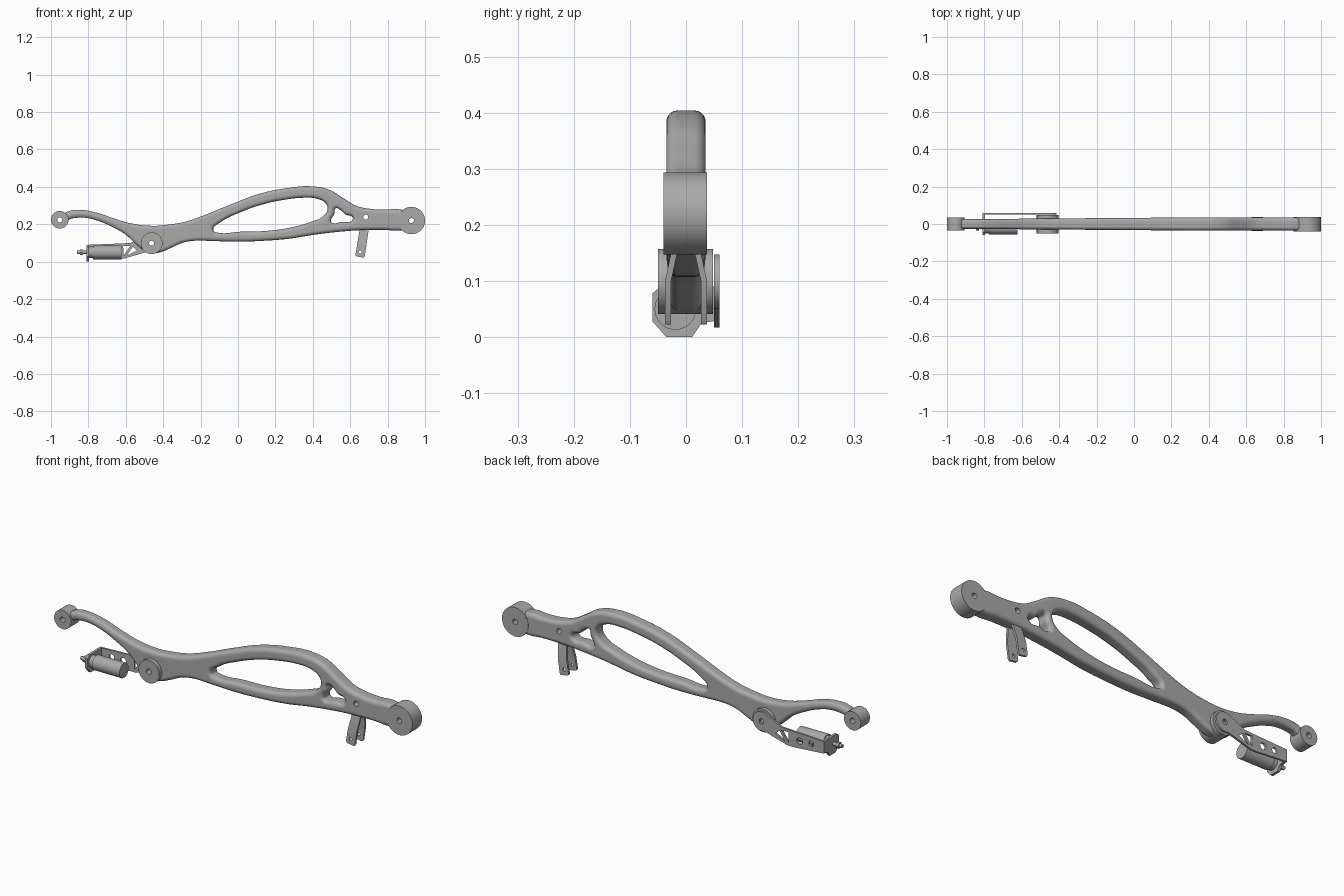
import bpy, bmesh, math
from mathutils import Matrix

cube = bpy.data.objects.get("Cube")
if cube:
    bpy.data.objects.remove(cube)

grey = bpy.data.materials.new("cast grey")
grey.use_nodes = True
COLOUR = (0.4, 0.4, 0.4, 1)
grey.diffuse_color = COLOUR
grey.node_tree.nodes["Principled BSDF"].inputs["Base Color"].default_value = COLOUR

# Local (a, b, depth) to world, for plates facing along y or x
TO_WORLD = {"Y": Matrix(((1, 0, 0, 0), (0, 0, 1, 0), (0, 1, 0, 0), (0, 0, 0, 1))),
            "X": Matrix(((0, 0, 1, 0), (1, 0, 0, 0), (0, 1, 0, 0), (0, 0, 0, 1)))}


def evaluated_mesh(obj):
    bpy.context.view_layer.update()
    graph = bpy.context.evaluated_depsgraph_get()
    return bpy.data.meshes.new_from_object(obj.evaluated_get(graph))


def arc(a, b, r, start=0, end=360, n=48):
    steps = n if end - start == 360 else n + 1
    angles = [math.radians(start + (end - start) * i / n) for i in range(steps)]
    return [(a + r * math.cos(t), b + r * math.sin(t)) for t in angles]


def solid(name, loops, lo, hi, axis="Y", bevel=0, curved=False):
    """Extrude an outline with optional holes between lo and hi."""
    curve = bpy.data.curves.new(name, "CURVE")
    curve.dimensions = "2D"
    curve.fill_mode = "BOTH"
    curve.resolution_u = 8
    curve.extrude = (hi - lo) / 2 - bevel
    curve.bevel_depth = bevel
    curve.bevel_resolution = 4
    curve.offset = -bevel
    for loop in loops:
        spline = curve.splines.new("BEZIER" if curved else "POLY")
        points = spline.bezier_points if curved else spline.points
        points.add(len(loop) - 1)
        for p, (a, b) in zip(points, loop):
            p.co = (a, b, 0) if curved else (a, b, 0, 1)
            if curved:
                p.handle_left_type = p.handle_right_type = "AUTO"
        spline.use_cyclic_u = True
    temp = bpy.data.objects.new(name + " curve", curve)
    bpy.context.collection.objects.link(temp)
    mesh = evaluated_mesh(temp)
    bpy.data.objects.remove(temp)
    mesh.transform(TO_WORLD[axis] @ Matrix.Translation((0, 0, (lo + hi) / 2)))
    bm = bmesh.new()
    bm.from_mesh(mesh)
    bmesh.ops.remove_doubles(bm, verts=bm.verts, dist=0.00005)
    bmesh.ops.recalc_face_normals(bm, faces=bm.faces)
    bm.to_mesh(mesh)
    bm.free()
    mesh.materials.clear()
    mesh.materials.append(grey)
    obj = bpy.data.objects.new(name, mesh)
    bpy.context.collection.objects.link(obj)
    return obj


# Main arm: curved outline with two openings
outline = [(-.925, .258), (-.9, .271), (-.846, .277), (-.755, .262), (-.66, .23),
           (-.563, .203), (-.46, .192), (-.39, .196), (-.286, .213), (-.19, .245),
           (-.045, .304), (.115, .363), (.275, .395), (.392, .403), (.489, .384),
           (.569, .336), (.633, .299), (.702, .283), (.782, .278), (.86, .28),
           (.9, .265), (.9, .175), (.86, .166), (.782, .17), (.649, .168),
           (.542, .16), (.408, .144), (.275, .123), (.141, .112), (.008, .107),
           (-.125, .11), (-.232, .112), (-.296, .101), (-.355, .075), (-.42, .049),
           (-.465, .046), (-.51, .065), (-.545, .093), (-.6, .144), (-.675, .187),
           (-.75, .219), (-.82, .235), (-.884, .232), (-.922, .225)]
long_opening = [(-.132, .168), (-.088, .214), (.008, .262), (.125, .304), (.248, .331),
                (.355, .342), (.424, .336), (.47, .31), (.478, .278), (.451, .24),
                (.392, .214), (.302, .187), (.168, .166), (.008, .16), (-.105, .155)]
small_opening = [(.522, .285), (.545, .278), (.575, .252), (.612, .237), (.608, .218),
                 (.555, .213), (.502, .209), (.498, .222), (.515, .255)]
arm = solid("arm", [outline, long_opening, small_opening], -.035, .035,
            bevel=.02, curved=True)
for v in arm.data.vertices:   # thinner toward the left end
    v.co.y *= min(1, .74 + .26 * (v.co.x + .9) / 1.2)

# Pivot bosses with bolt holes
BORE = .0135
bosses = {"left_boss": (-.953, .224, .047, -.036, .036),
          "pivot_boss": (-.462, .099, .058, -.05, .048),
          "right_boss": (.927, .22, .073, -.04, .037)}
for name, (x, z, r, lo, hi) in bosses.items():
    solid(name, [arc(x, z, r, n=64), arc(x, z, BORE, n=24)], lo, hi)

# Bolt holes drilled through the arm
for x, z in ((-.462, .099), (.683, .238)):
    drill = solid("drill", [arc(x, z, BORE, n=24)], -.1, .1)
    drill.hide_render = True
    cut = arm.modifiers.new("bore", "BOOLEAN")
    cut.operation = "DIFFERENCE"
    cut.solver = "EXACT"
    cut.object = drill
    drilled = evaluated_mesh(arm)
    arm.modifiers.clear()
    arm.data = drilled
    bpy.data.objects.remove(drill)

# Lever plate behind the pivot, lightened with holes
lever = arc(-.462, .099, .048, -110, 110, 32)
lever += [(-.574, .1), (-.66, .096), (-.81, .09), (-.81, .03), (-.64, .017), (-.61, .017)]
solid("lever_plate", [lever, arc(-.462, .099, BORE, n=24),
                      [(-.612, .032), (-.575, .085), (-.614, .085)],
                      [(-.595, .032), (-.54, .06), (-.563, .08)],
                      arc(-.675, .057, .016, n=20), arc(-.74, .06, .014, n=20)],
      .05, .06)

# End flange bent off the lever, carrying the actuator
flange = [(.06, .03), (.06, .09), (-.045, .09), (-.06, .078), (-.06, .028),
          (-.035, 0), (.011, 0), (.028, .025)]
solid("end_flange", [flange], -.81, -.797, axis="X")
AXIS_Y, AXIS_Z = -.019, .05
for name, r, lo, hi in (("actuator_body", .037, -.775, -.622),
                        ("actuator_collar", .031, -.797, -.775),
                        ("actuator_rod", .009, -.86, -.81),
                        ("actuator_nut", .016, -.845, -.828)):
    sides = 6 if "nut" in name else 40
    solid(name, [arc(AXIS_Y, AXIS_Z, r, n=sides)], lo, hi, axis="X")

# Pair of hanging tabs, bent inward where they meet the arm
tab = [(.655, .2), (.703, .2), (.678, .03), (.672, .022), (.634, .028), (.628, .036)]
for name, side in (("front_tab", -1), ("back_tab", 1)):
    y = side * .032
    obj = solid(name, [tab, arc(.653, .052, .008, n=20)], y - .0055, y + .0055)
    bm = bmesh.new()
    bm.from_mesh(obj.data)
    bmesh.ops.bisect_plane(bm, geom=bm.verts[:] + bm.edges[:] + bm.faces[:],
                           plane_co=(0, 0, .1), plane_no=(0, 0, 1))
    for v in bm.verts:
        v.co.y -= side * max(0, v.co.z - .1) * .22
    bm.to_mesh(obj.data)
    bm.free()

# Smooth shading with crisp edges
for obj in bpy.context.scene.objects:
    obj.select_set(obj.type == "MESH")
bpy.context.view_layer.objects.active = arm
bpy.ops.object.shade_smooth_by_angle(angle=math.radians(35))
flat = arm.modifiers.new("flat sides", "WEIGHTED_NORMAL")
flat.keep_sharp = True
